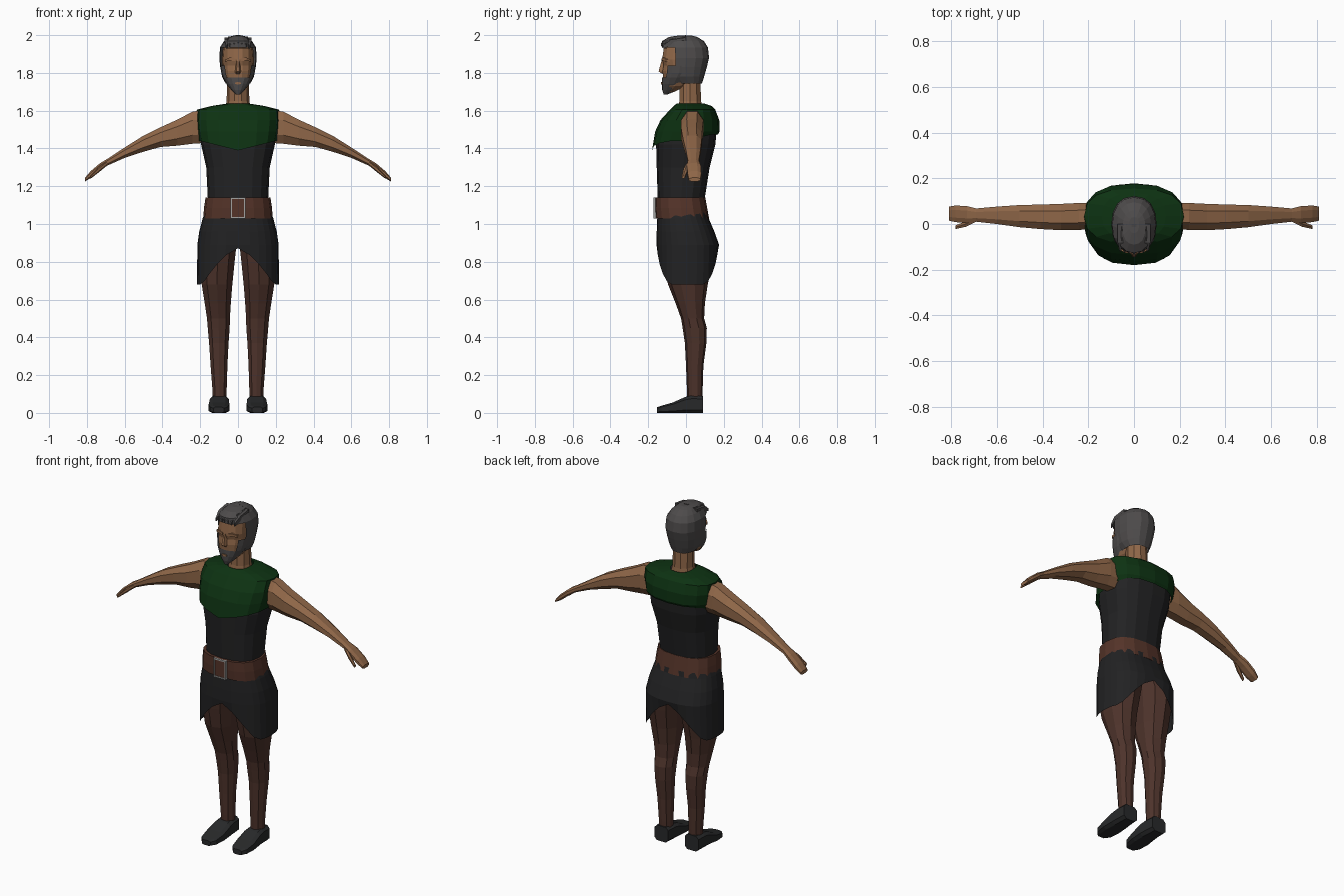
import bpy, bmesh, math


def material(name, r, g, b):
    m = bpy.data.materials.new(name)
    m.diffuse_color = (r, g, b, 1)
    return m


SKIN = material("skin", .28, .137, .066)
HAIR = material("grey hair", .075, .07, .07)
GREEN = material("dark green cloth", .004, .032, .006)
BLACK = material("black cloth", .016, .016, .017)
LEATHER = material("belt leather", .09, .034, .022)
TROUSER = material("brown trousers", .075, .033, .024)
SHOE = material("shoe leather", .021, .022, .023)
METAL = material("buckle metal", .36, .36, .35)


def oval(n, a0, a1, b0, b1, p=2.0, turn=0.0):
    """Superellipse filling the box a0..a1, b0..b1."""
    pts = []
    for i in range(n):
        t = 2 * math.pi * (i + turn) / n
        c, s = math.cos(t), math.sin(t)
        pts.append((math.copysign(abs(c) ** (2 / p), c), math.copysign(abs(s) ** (2 / p), s)))
    ma, mb = max(q[0] for q in pts), max(q[1] for q in pts)
    return [((a0 + a1) / 2 + u / ma * (a1 - a0) / 2, (b0 + b1) / 2 + v / mb * (b1 - b0) / 2)
            for u, v in pts]


def loft(name, rings, mat, caps=True, mirror=False, drop=None):
    """Skin a list of point rings; drop(center) removes faces."""
    bm = bmesh.new()
    rows = [[bm.verts.new(p) for p in ring] for ring in rings]
    n = len(rows[0])
    for a, b in zip(rows, rows[1:]):
        for i in range(n):
            j = (i + 1) % n
            bm.faces.new((a[i], a[j], b[j], b[i]))
    if caps:
        bm.faces.new(rows[0])
        bm.faces.new(rows[-1])
    bmesh.ops.recalc_face_normals(bm, faces=bm.faces)
    if drop:
        gone = [f for f in bm.faces if drop(f.calc_center_median())]
        bmesh.ops.delete(bm, geom=gone, context='FACES')
    me = bpy.data.meshes.new(name)
    bm.to_mesh(me)
    bm.free()
    me.materials.append(mat)
    ob = bpy.data.objects.new(name, me)
    bpy.context.collection.objects.link(ob)
    if mirror:
        ob.modifiers.new("mirror", 'MIRROR')
    return ob


def upright(specs, n=16, p=2.0, turn=0.0):
    """Rings from (z, x0, x1, y0, y1); z may be a function of x, y."""
    return [[(x, y, z(x, y) if callable(z) else z) for x, y in oval(n, x0, x1, y0, y1, p, turn)]
            for z, x0, x1, y0, y1 in specs]


def centred(specs, **kw):
    return upright([(z, -r, r, y0, y1) for z, r, y0, y1 in specs], **kw)


def along_x(specs, n=8, p=2.0):
    return [[(x, a, b) for a, b in oval(n, y0, y1, z0, z1, p, .5)] for x, y0, y1, z0, z1 in specs]


def along_y(specs, n=8, p=2.0):
    return [[(a, y, b) for a, b in oval(n, x0, x1, z0, z1, p, .5)] for y, x0, x1, z0, z1 in specs]


# Tunic body
loft("tunic", centred([
    (1.10, .158, -.145, .10), (1.14, .160, -.15, .10), (1.30, .168, -.155, .125),
    (1.42, .195, -.158, .155), (1.52, .20, -.135, .165), (1.59, .17, -.08, .13)], p=2.5), BLACK)


# Shoulder cape, dipping to a point at the front
def cape_hem(x, y):
    if y > 0:
        return 1.44 + .035 * min(1, y / .14)
    return 1.44 - .05 * max(0, 1 - abs(x) / .2)


loft("shoulder_cape", centred([
    (1.637, .062, -.05, .10), (1.625, .14, -.065, .135), (1.605, .218, -.085, .155),
    (1.55, .222, -.135, .176), (1.49, .215, -.163, .178), (cape_hem, .205, -.18, .17)],
    p=2.5), GREEN, caps=False)


# Skirt with arched openings front and back
def skirt_hem(x, y):
    return .872 - .192 * min(1, abs(x) / .19) ** 1.5


loft("skirt", centred([
    (1.06, .175, -.148, .115), (1.03, .187, -.152, .12), (.96, .205, -.155, .15),
    (.89, .215, -.156, .175), (skirt_hem, .217, -.152, .168)], n=28, p=2.5), BLACK, caps=False)

# Belt
loft("belt", centred([
    (1.03, .184, -.162, .122), (1.085, .18, -.166, .112), (1.14, .172, -.166, .102)],
    p=2.5), LEATHER)

# Buckle frame: four thin bars and a dark inner plate
for nm, x0, x1, z0, z1 in (("left", -.04, -.032, 1.028, 1.14), ("right", .032, .04, 1.028, 1.14),
                           ("top", -.04, .04, 1.132, 1.14), ("bottom", -.04, .04, 1.028, 1.036)):
    loft("buckle_" + nm, along_y([(-.173, x0, x1, z0, z1), (-.155, x0, x1, z0, z1)], n=4), METAL)
loft("buckle_strap", along_y([(-.169, -.032, .032, 1.036, 1.132),
                              (-.161, -.032, .032, 1.036, 1.132)], n=4), LEATHER)

# Legs
loft("legs", upright([
    (.06, .062, .133, .008, .085), (.12, .060, .135, .005, .088), (.25, .056, .145, .0, .092),
    (.37, .050, .153, -.006, .108), (.45, .044, .160, -.018, .110), (.50, .043, .164, -.026, .096),
    (.58, .038, .176, -.055, .10), (.68, .030, .192, -.095, .115), (.80, .018, .20, -.12, .14),
    (.87, .010, .20, -.13, .15), (.97, .0, .17, -.12, .12)], n=10, p=2.2, turn=.5),
    TROUSER, mirror=True)

# Shoes
loft("shoes", along_y([
    (-.153, .075, .13, 0, .03), (-.13, .055, .148, 0, .038), (-.07, .046, .155, 0, .055),
    (-.005, .047, .15, 0, .084), (.03, .05, .148, 0, .092), (.09, .055, .145, 0, .09)], p=4),
    SHOE, mirror=True)

# Arms with flat hands, and thumbs
loft("arms", along_x([
    (.16, -.02, .09, 1.43, 1.605), (.24, -.026, .092, 1.425, 1.595), (.32, -.027, .088, 1.415, 1.553),
    (.41, -.022, .085, 1.408, 1.512), (.50, -.014, .083, 1.383, 1.468), (.60, .0, .076, 1.35, 1.405),
    (.69, .01, .068, 1.31, 1.346), (.73, .005, .078, 1.283, 1.322), (.78, .008, .081, 1.243, 1.28),
    (.81, .015, .076, 1.225, 1.245)], p=2.3), SKIN, mirror=True)
loft("thumbs", along_x([
    (.69, .01, .035, 1.312, 1.338), (.735, -.012, .012, 1.275, 1.303),
    (.78, -.022, -.006, 1.24, 1.256)], n=6), SKIN, mirror=True)

# Neck and head
loft("neck", centred([(1.58, .075, -.045, .09), (1.65, .06, -.035, .08), (1.78, .058, -.035, .075)],
                     n=10), SKIN)
loft("head", centred([
    (1.70, .025, -.11, -.06), (1.73, .055, -.117, .0), (1.77, .072, -.121, .05),
    (1.81, .080, -.124, .08), (1.84, .083, -.118, .09), (1.87, .085, -.126, .095),
    (1.93, .080, -.118, .10), (1.97, .05, -.08, .07)], n=14, p=2.4), SKIN)

# Nose and brow ridge
loft("nose", upright([(1.795, -.018, .018, -.125, -.10), (1.808, -.016, .016, -.145, -.10),
                      (1.87, -.008, .008, -.128, -.10)], n=6), SKIN)
loft("brows", along_x([(.012, -.129, -.11, 1.862, 1.876), (.045, -.125, -.10, 1.866, 1.882),
                       (.068, -.105, -.08, 1.858, 1.87)], n=4), SKIN, mirror=True)

# Hair shell, open over the face
loft("hair", centred([
    (1.745, .066, -.06, .085), (1.78, .084, -.10, .096), (1.83, .094, -.12, .110),
    (1.88, .099, -.125, .122), (1.935, .095, -.128, .116), (1.968, .075, -.127, .095),
    (1.99, .05, -.09, .06), (1.998, .022, -.04, .03)], n=16, p=2.3), HAIR,
    drop=lambda c: c.y < -.05 and c.z < 1.93 or c.z < 1.746)

# Swept locks over the forehead
for i in range(-3, 4):
    x = i * .02
    drop_z = .004 * abs(i)
    loft("hair_lock", along_y([
        (.0, x - .012, x + .012, 1.97 - drop_z, 2.0 - drop_z),
        (-.08, x - .012, x + .012, 1.958 - drop_z, 1.988 - drop_z),
        (-.132 + .004 * abs(i), x - .003, x + .003, 1.94 - drop_z, 1.958 - drop_z)], n=4), HAIR)

# Pointed beard with sideburns
loft("beard", centred([
    (1.685, .010, -.118, -.10), (1.71, .036, -.126, -.04), (1.74, .060, -.128, .0),
    (1.775, .080, -.127, .03), (1.80, .088, -.124, .05), (1.84, .094, -.12, .06)], n=16, p=2.3),
    HAIR, drop=lambda c: c.z > 1.776 and abs(c.x) < .07)

# Mouth plate
loft("mouth", along_y([(-.132, -.016, .016, 1.738, 1.752), (-.125, -.016, .016, 1.738, 1.752)],
                      n=6), SKIN)
